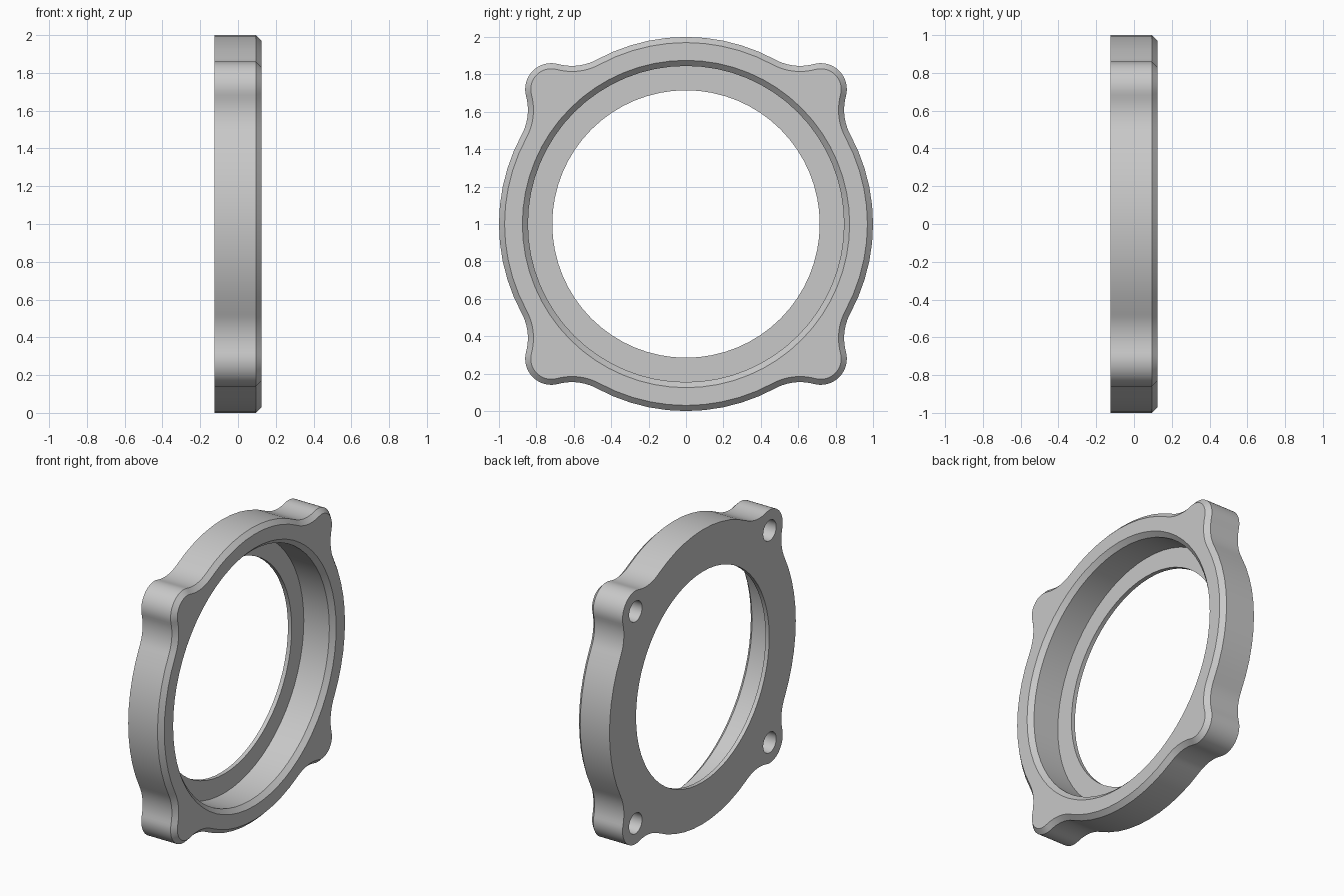
import bpy, bmesh
from math import acos, atan2, cos, sin, pi, radians, sqrt

HALF = 0.125        # half thickness along x
CHAMFER = 0.03
RING_R = 1.0
EAR_R = 0.14        # rounded mounting ears
FILLET_R = 0.28     # hollow between ear and ring
HOLE_POS = 0.72
HOLE_R = 0.07

cube = bpy.data.objects.get("Cube")
if cube:
    bpy.data.objects.remove(cube, do_unlink=True)

metal = bpy.data.materials.new("plain grey")
metal.use_nodes = True
GREY = (0.58, 0.58, 0.58, 1)
metal.diffuse_color = GREY
metal.node_tree.nodes["Principled BSDF"].inputs["Base Color"].default_value = GREY


def arc(cx, cy, r, start, end, steps):
    """Arc points, leaving out the last one so arcs can be chained."""
    angles = [start + (end - start) * i / steps for i in range(steps)]
    return [(cx + r * cos(a), cy + r * sin(a)) for a in angles]


def outline(inset):
    """Ring outline with four filleted ears, moved inwards by inset."""
    ear = HOLE_POS * sqrt(2)
    far = RING_R + FILLET_R
    near = EAR_R + FILLET_R
    delta = acos((ear**2 + far**2 - near**2) / (2 * ear * far))
    fx, fy = far * cos(delta), far * sin(delta)
    turn = atan2(fy, ear - fx)
    beta = pi - turn
    fillet = FILLET_R + inset
    quarter = arc(fx, -fy, fillet, pi - delta, turn, 10)
    quarter += arc(ear, 0, EAR_R - inset, -beta, beta, 16)
    quarter += arc(fx, fy, fillet, -turn, delta - pi, 10)
    quarter += arc(0, 0, RING_R - inset, delta, pi / 2 - delta, 10)
    points = []
    for k in range(4):
        c, s = cos(pi / 4 + k * pi / 2), sin(pi / 4 + k * pi / 2)
        points += [(x * c - y * s, x * s + y * c) for x, y in quarter]
    return points


def circle(r, steps=64):
    return arc(0, 0, r, 0, 2 * pi, steps)


def loft(name, sections, y=0, z=1):
    """Closed solid through (x, points) sections stacked along x."""
    bm = bmesh.new()
    loops = [[bm.verts.new((x, y + u, z + v)) for u, v in pts] for x, pts in sections]
    for a, b in zip(loops, loops[1:]):
        n = len(a)
        for i in range(n):
            j = (i + 1) % n
            bm.faces.new((a[i], a[j], b[j], b[i]))
    bm.faces.new(loops[0][::-1])
    bm.faces.new(loops[-1])
    bmesh.ops.recalc_face_normals(bm, faces=bm.faces)
    mesh = bpy.data.meshes.new(name)
    bm.to_mesh(mesh)
    bm.free()
    obj = bpy.data.objects.new(name, mesh)
    bpy.context.collection.objects.link(obj)
    mesh.materials.append(metal)
    return obj


# Eared plate with a chamfered edge on the recessed side
plate = loft("flange_ring", [(-HALF, outline(0)),
                             (HALF - CHAMFER, outline(0)),
                             (HALF, outline(CHAMFER))])

# Stepped bore: thin lip, deep recess, chamfered mouth
LIP_X = -0.097
cutters = [loft("bore_cutter", [(-0.3, circle(0.715)),
                                (LIP_X, circle(0.715)),
                                (LIP_X, circle(0.845)),
                                (HALF - CHAMFER, circle(0.845)),
                                (HALF, circle(0.845 + CHAMFER)),
                                (0.3, circle(0.845 + CHAMFER))])]

# Blind screw holes in the back of each ear
for sy in (-1, 1):
    for sz in (-1, 1):
        cutters.append(loft("hole_cutter", [(-0.3, circle(HOLE_R, 32)), (0.05, circle(HOLE_R, 32))],
                            sy * HOLE_POS, 1 + sz * HOLE_POS))

bpy.ops.object.select_all(action='DESELECT')
plate.select_set(True)
bpy.context.view_layer.objects.active = plate
for cutter in cutters:
    cutter.hide_render = True
    mod = plate.modifiers.new("cut", 'BOOLEAN')
    mod.operation = 'DIFFERENCE'
    mod.solver = 'EXACT'
    mod.object = cutter
    bpy.ops.object.modifier_apply(modifier=mod.name)
    bpy.data.objects.remove(cutter, do_unlink=True)

bpy.ops.object.shade_smooth_by_angle(angle=radians(30))
